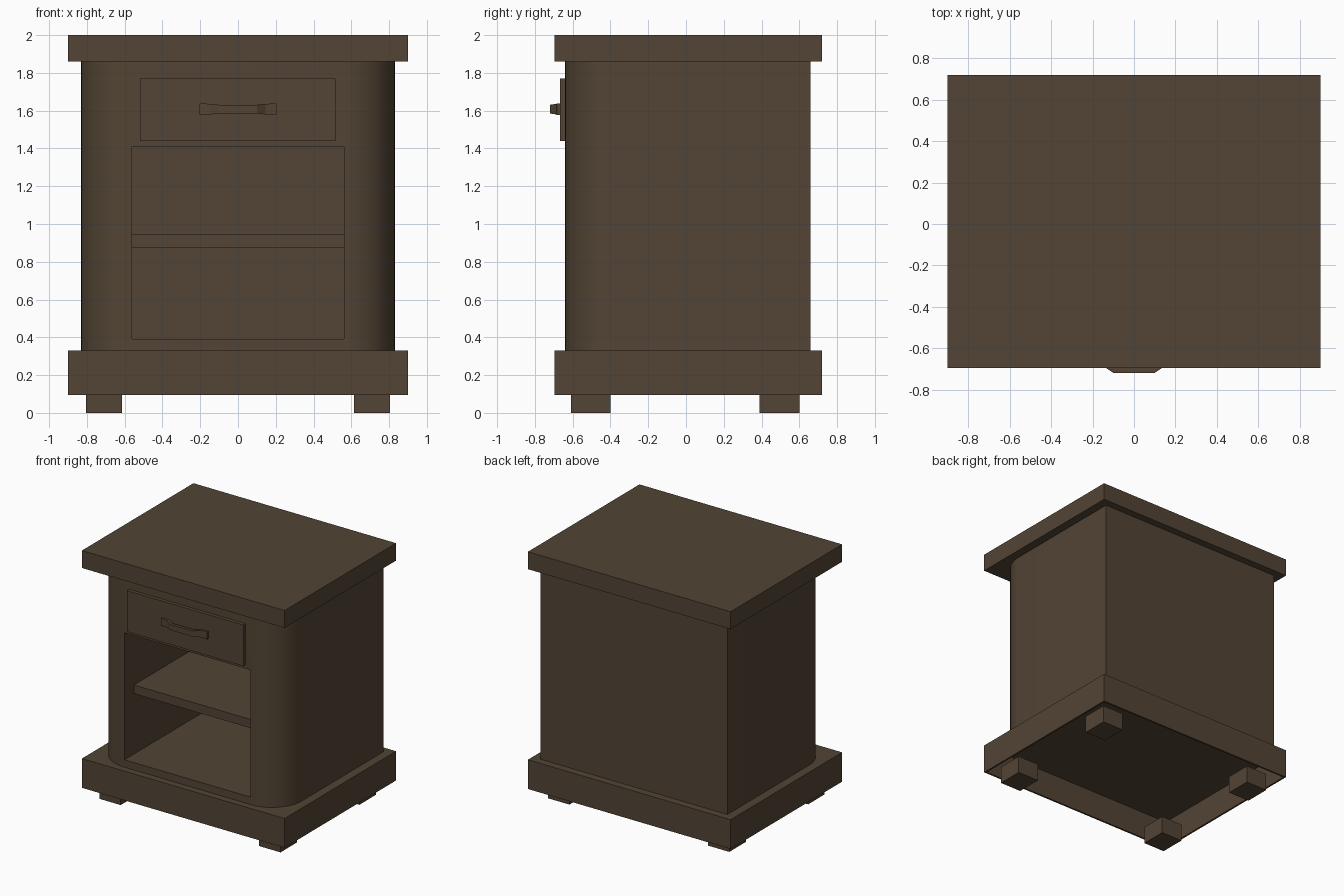
import bpy, bmesh, math

if "Cube" in bpy.data.objects:
    bpy.data.objects.remove(bpy.data.objects["Cube"])

wood = bpy.data.materials.new("dark brown wood")
wood.diffuse_color = (0.085, 0.058, 0.035, 1)
wood.use_nodes = True
wood.node_tree.nodes["Principled BSDF"].inputs["Base Color"].default_value = wood.diffuse_color


def finish(name, bm):
    bmesh.ops.recalc_face_normals(bm, faces=bm.faces)
    mesh = bpy.data.meshes.new(name)
    bm.to_mesh(mesh)
    bm.free()
    mesh.materials.append(wood)
    obj = bpy.data.objects.new(name, mesh)
    bpy.context.collection.objects.link(obj)
    return obj


def box(name, x, y, z):
    """Box from (min, max) pairs."""
    bm = bmesh.new()
    bmesh.ops.create_cube(bm, size=1)
    for v in bm.verts:
        v.co = [r[0] if c < 0 else r[1] for c, r in zip(v.co, (x, y, z))]
    return finish(name, bm)


def cut(obj, x, y, z):
    """Subtract a box and remove the cutter."""
    cutter = box("cutter", x, y, z)
    cutter.hide_render = True
    mod = obj.modifiers.new("cut", 'BOOLEAN')
    mod.operation = 'DIFFERENCE'
    mod.solver = 'EXACT'
    mod.object = cutter
    bpy.context.view_layer.objects.active = obj
    bpy.ops.object.modifier_apply(modifier=mod.name)
    bpy.data.objects.remove(cutter)


# Top slab
box("top_slab", (-0.9, 0.9), (-0.695, 0.72), (1.86, 2.0))

# Cabinet body: plan outline with large rounded front corners
R, STEPS = 0.265, 14
outline = [(-0.83, 0.66), (0.83, 0.66)]
for cx, start in ((0.83 - R, 0), (R - 0.83, -90)):
    for i in range(STEPS + 1):
        a = math.radians(start - 90 * i / STEPS)
        outline.append((cx + R * math.cos(a), -0.64 + R + R * math.sin(a)))
bm = bmesh.new()
bottom = bm.faces.new([bm.verts.new((x, y, 0.33)) for x, y in outline])
top = bmesh.ops.extrude_face_region(bm, geom=[bottom])["geom"]
for v in top:
    if isinstance(v, bmesh.types.BMVert):
        v.co.z = 1.86
body = finish("cabinet_body", bm)

# Open compartment, then smooth the rounded corners
cut(body, (-0.56, 0.56), (-0.8, 0.62), (0.39, 1.41))
body.select_set(True)
bpy.context.view_layer.objects.active = body
bpy.ops.object.shade_smooth_by_angle(angle=math.radians(30))

# Shelf, set back from the opening
box("shelf", (-0.56, 0.56), (-0.52, 0.62), (0.875, 0.945))

# Plinth, hollow underneath
plinth = box("plinth", (-0.9, 0.9), (-0.695, 0.72), (0.095, 0.33))
cut(plinth, (-0.885, 0.885), (-0.68, 0.705), (0.0, 0.315))

# Short block feet
for side, sx in (("left", -1), ("right", 1)):
    for end, y in (("front", (-0.61, -0.40)), ("back", (0.39, 0.60))):
        xs = sorted((sx * 0.615, sx * 0.805))
        box(f"{end}_{side}_foot", xs, y, (0.0, 0.14))

# Drawer front
box("drawer_front", (-0.52, 0.515), (-0.668, -0.64), (1.44, 1.77))

# Arched handle: cross-sections (x, outer y, inner y, half height)
half = [(0.205, -0.684, -0.666, 0.030), (0.145, -0.688, -0.666, 0.028),
        (0.10, -0.719, -0.695, 0.023)]
sections = [(-x, o, i, h) for x, o, i, h in half] + half[::-1]
bm = bmesh.new()
rings = []
for x, o, i, h in sections:
    rings.append([bm.verts.new((x, y, 1.608 + dz))
                  for y, dz in ((o, -h), (o, h), (i, h), (i, -h))])
for a, b in zip(rings, rings[1:]):
    for k in range(4):
        n = (k + 1) % 4
        bm.faces.new((a[k], a[n], b[n], b[k]))
bm.faces.new(rings[0])
bm.faces.new(rings[-1])
finish("drawer_handle", bm)
